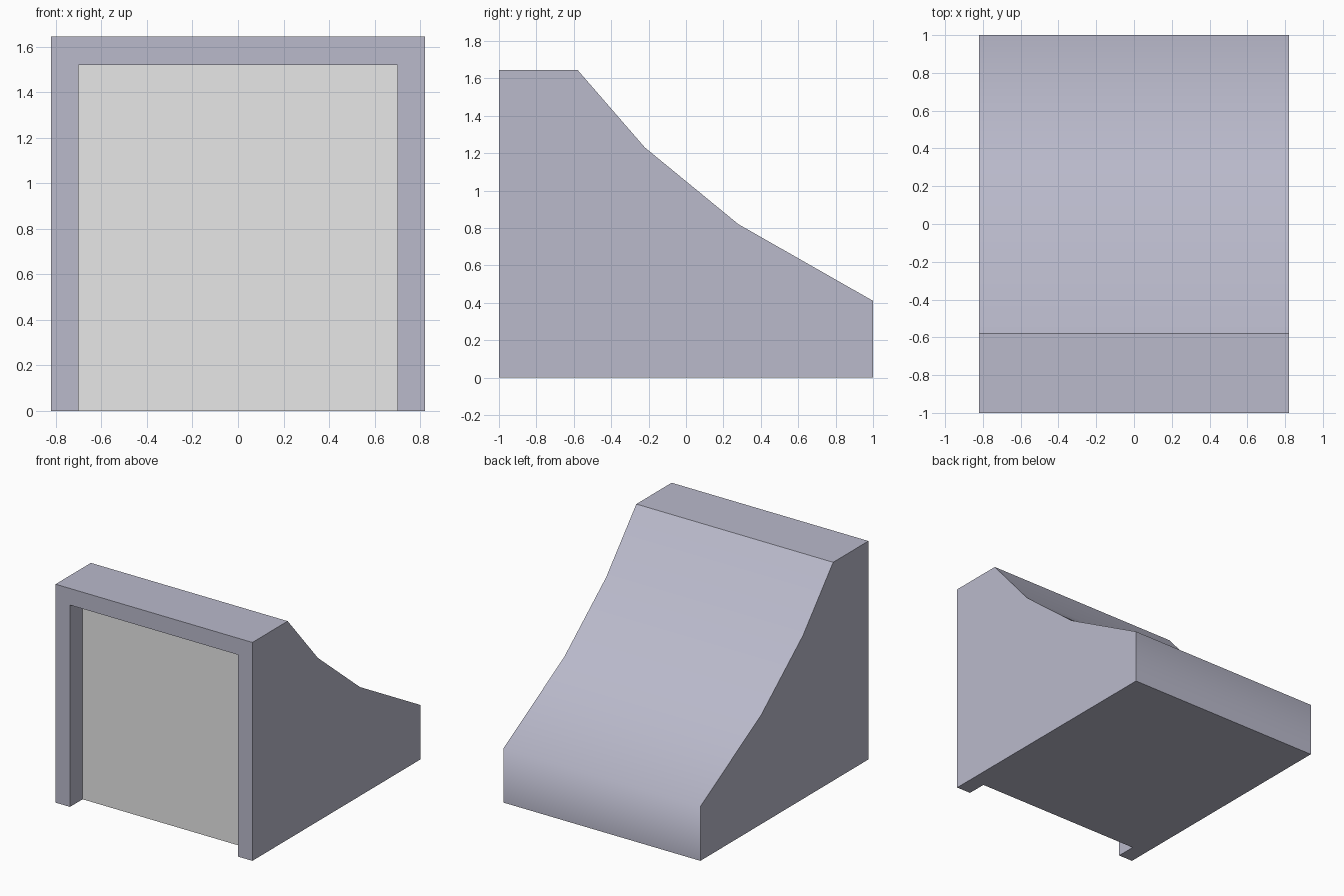
import bpy
import bmesh

cube = bpy.data.objects.get("Cube")
if cube:
    bpy.data.objects.remove(cube, do_unlink=True)

HALF_WIDTH = 0.82
RECESS_HALF = 0.70
RECESS_TOP = 1.52
RECESS_Y = -0.85


def make_material(name, rgb):
    mat = bpy.data.materials.new(name)
    mat.use_nodes = True
    color = (*rgb, 1)
    mat.diffuse_color = color
    mat.node_tree.nodes["Principled BSDF"].inputs["Base Color"].default_value = color
    return mat


def make_prism(name, profile, half_width):
    """Extrude a side profile of (y, z) points along x."""
    bm = bmesh.new()
    face = bm.faces.new([bm.verts.new((-half_width, y, z)) for y, z in profile])
    result = bmesh.ops.extrude_face_region(bm, geom=[face])
    moved = [v for v in result["geom"] if isinstance(v, bmesh.types.BMVert)]
    bmesh.ops.translate(bm, verts=moved, vec=(2 * half_width, 0, 0))
    bmesh.ops.recalc_face_normals(bm, faces=bm.faces)
    mesh = bpy.data.meshes.new(name)
    bm.to_mesh(mesh)
    bm.free()
    obj = bpy.data.objects.new(name, mesh)
    bpy.context.collection.objects.link(obj)
    return obj


# Wedge body with a sloping curved back
body = make_prism("wedge_body", [
    (-1, 0), (-1, 1.645), (-0.58, 1.645), (-0.22, 1.23),
    (0.28, 0.82), (1, 0.41), (1, 0)], HALF_WIDTH)
body.data.materials.append(make_material("lavender grey", (0.49, 0.49, 0.60)))
body.data.materials.append(make_material("light grey", (0.8, 0.8, 0.8)))

# Shallow front recess, open at the bottom
cutter = make_prism("recess_cutter", [
    (-1.2, -0.2), (-1.2, RECESS_TOP), (RECESS_Y, RECESS_TOP), (RECESS_Y, -0.2)],
    RECESS_HALF)
cutter.hide_render = True
cut = body.modifiers.new("front_recess", "BOOLEAN")
cut.operation = "DIFFERENCE"
cut.solver = "EXACT"
cut.object = cutter
bpy.context.view_layer.objects.active = body
bpy.ops.object.modifier_apply(modifier=cut.name)
bpy.data.objects.remove(cutter, do_unlink=True)

# Colour the recessed panel; smooth the slope and back wall only
bm = bmesh.new()
bm.from_mesh(body.data)
bm.normal_update()
for face in bm.faces:
    center = face.calc_center_median()
    is_panel = face.normal.y < -0.9 and center.y > -0.95
    face.material_index = 1 if is_panel else 0
    face.smooth = face.normal.y > 0.1
for edge in bm.edges:
    edge.smooth = all(f.smooth for f in edge.link_faces)
bm.to_mesh(body.data)
bm.free()
